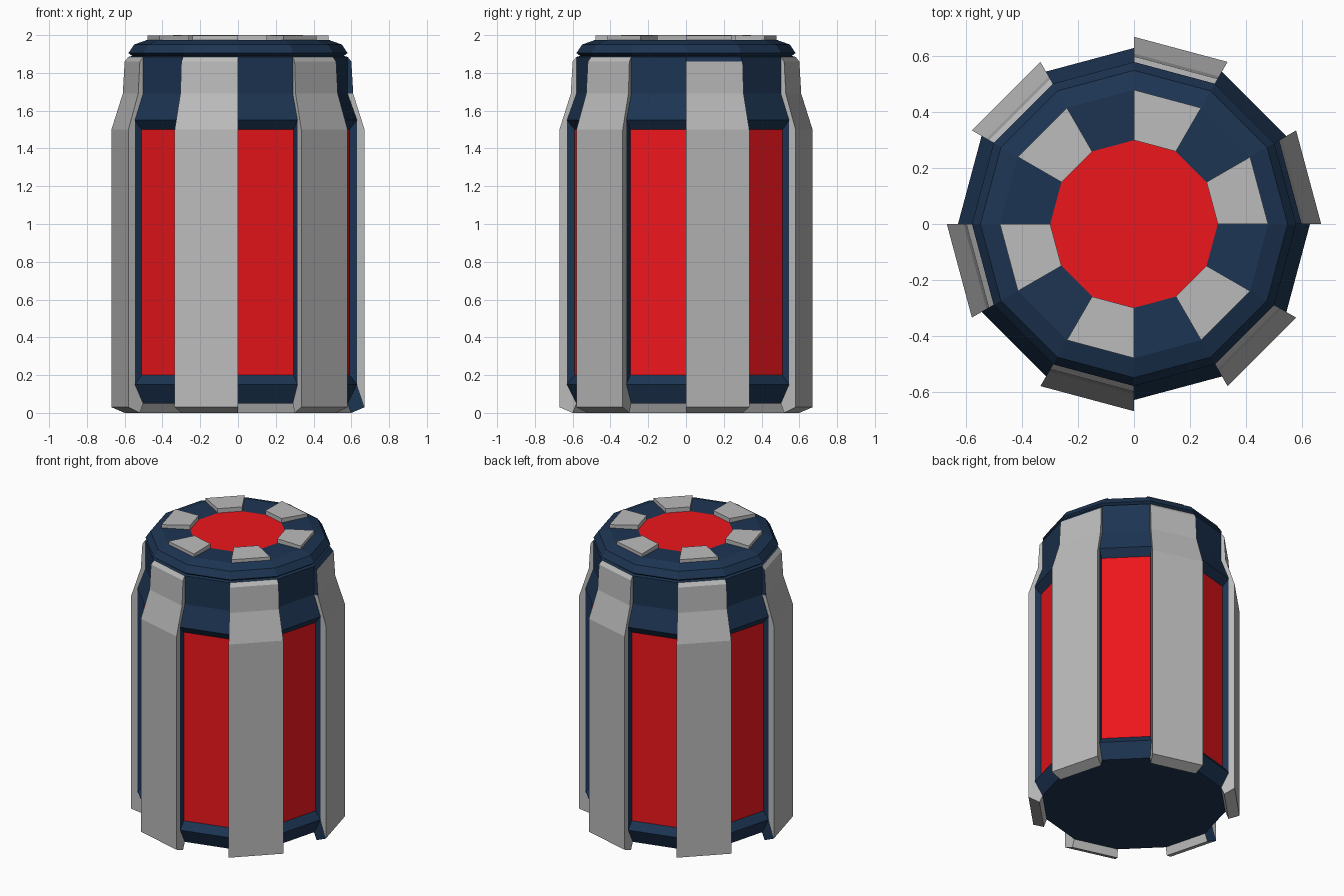
import bpy, bmesh, math

if "Cube" in bpy.data.objects:
    bpy.data.objects.remove(bpy.data.objects["Cube"])

SIDES = 12  # even sectors carry ribs and pads, odd sectors are recessed panels


def material(name, color):
    m = bpy.data.materials.new(name)
    m.diffuse_color = color
    m.use_nodes = True
    m.node_tree.nodes["Principled BSDF"].inputs["Base Color"].default_value = m.diffuse_color
    return m


NAVY = material("navy", (0.012, 0.035, 0.085, 1))
RED = material("red", (0.85, 0.008, 0.012, 1))
GREY = material("grey", (0.5, 0.5, 0.5, 1))


def point(rz, k):
    a = math.radians(k * 360 / SIDES)
    return (rz[0] * math.cos(a), rz[0] * math.sin(a), rz[1])


def strip(profile, k):
    """Quads sweeping an upward profile across one sector."""
    return [[point(p, k), point(p, k + 1), point(q, k + 1), point(q, k)]
            for p, q in zip(profile, profile[1:])]


def disc(r, z, up):
    ring = [point((r, z), k) for k in range(SIDES)]
    return ring if up else ring[::-1]


def build(name, faces, mats, indices=None):
    bm = bmesh.new()
    for i, f in enumerate(faces):
        face = bm.faces.new([bm.verts.new(p) for p in f])
        face.material_index = indices[i] if indices else 0
    bmesh.ops.remove_doubles(bm, verts=bm.verts, dist=1e-4)
    me = bpy.data.meshes.new(name)
    bm.to_mesh(me)
    bm.free()
    for m in mats:
        me.materials.append(m)
    ob = bpy.data.objects.new(name, me)
    bpy.context.collection.objects.link(ob)
    return ob


LOWER = [(0.58, 0.05), (0.63, 0.15), (0.59, 0.20)]
UPPER = [(0.59, 1.50), (0.63, 1.55), (0.58, 1.69), (0.58, 1.885)]
RIM = [(0.58, 1.885), (0.56, 1.89), (0.58, 1.905), (0.55, 1.95), (0.48, 1.975)]
RECESS = [(0.59, 0.20), (0.63, 0.15), (0.63, 1.55), (0.59, 1.50)]

# Body shell: bottom, bevels, neck, rim, and side walls of the recesses
body = [disc(0.58, 0.05, False)]
panels = []
for k in range(SIDES):
    body += strip(RIM, k)
    if k % 2:
        body += strip(LOWER, k) + strip(UPPER, k)
        body += strip([(0.48, 1.975), (0.30, 1.97)], k)
        body.append([point(p, k) for p in RECESS])
        body.append([point(p, k + 1) for p in reversed(RECESS)])
        panels += strip([LOWER[-1], UPPER[0]], k)
build("body_shell", body, [NAVY])
build("side_panels", panels, [RED])

# Grey ribs, each wrapping one sector from the underside to the neck
OUTER = [(0.58, 0.05), (0.60, 0.0), (0.67, 0.03), (0.67, 1.50),
         (0.61, 1.69), (0.60, 1.86), (0.58, 1.885)]
# End cap pieces: bottom, shaft, shoulder, neck
CAPS = [[(0.58, 0.05), (0.60, 0.0), (0.67, 0.03), (0.63, 0.15)],
        [(0.63, 0.15), (0.67, 0.03), (0.67, 1.50), (0.63, 1.55)],
        [(0.63, 1.55), (0.67, 1.50), (0.61, 1.69), (0.58, 1.69)],
        [(0.58, 1.69), (0.61, 1.69), (0.60, 1.86), (0.58, 1.885)]]
for k in range(0, SIDES, 2):
    faces = strip(OUTER, k)
    idx = [0] * len(faces)
    if k == 0:
        idx[-1] = 1  # navy top bevel on one rib
    for c, cap in enumerate(CAPS):
        faces.append([point(p, k) for p in cap])
        idx.append(1 if k in (0, 6) and c in (0, 3) else 0)
        faces.append([point(p, k + 1) for p in reversed(cap)])
        idx.append(0)
    build(f"rib_{k // 2 + 1}", faces, [GREY, NAVY], idx)

# Lid pads around the red centre
PAD = [(0.48, 1.975), (0.48, 1.997), (0.30, 2.0), (0.30, 1.97)]
for k in range(0, SIDES, 2):
    build(f"lid_pad_{k // 2 + 1}",
          strip(PAD, k) + [[point(p, k) for p in PAD],
                           [point(p, k + 1) for p in reversed(PAD)]], [GREY])
build("lid_centre", [disc(0.30, 1.97, True)], [RED])
